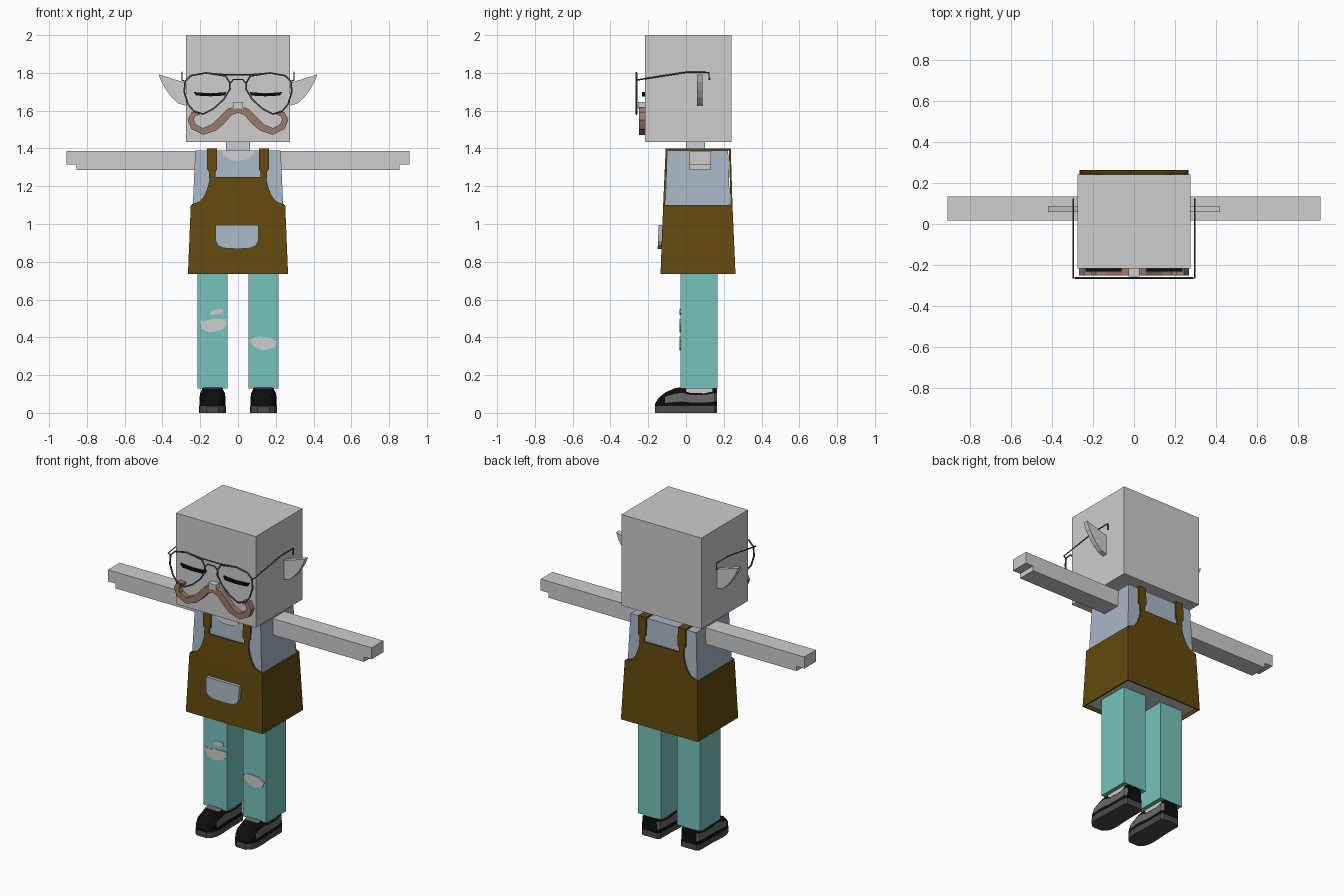
import bpy, bmesh
from mathutils import Vector

if "Cube" in bpy.data.objects:
    bpy.data.objects.remove(bpy.data.objects["Cube"])


def material(name, r, g, b):
    m = bpy.data.materials.new(name)
    m.use_nodes = True
    m.diffuse_color = (r, g, b, 1)
    m.node_tree.nodes["Principled BSDF"].inputs["Base Color"].default_value = (r, g, b, 1)
    return m


SKIN = material("pale_grey", .61, .61, .61)
BLUE = material("shirt_blue", .39, .48, .57)
BROWN = material("apron_brown", .125, .068, .004)
TEAL = material("trouser_teal", .18, .55, .50)
TAUPE = material("moustache_taupe", .32, .2, .145)
BLACK = material("black", .004, .004, .004)
WIRE = material("wire_grey", .09, .09, .09)
SOLE = material("sole_grey", .07, .07, .07)
TRIM = material("shoe_trim_grey", .14, .14, .14)
SIDES = (("right", -1), ("left", 1))


def finish(name, bm, *mats):
    bmesh.ops.recalc_face_normals(bm, faces=bm.faces)
    mesh = bpy.data.meshes.new(name)
    bm.to_mesh(mesh)
    bm.free()
    for m in mats:
        mesh.materials.append(m)
    ob = bpy.data.objects.new(name, mesh)
    bpy.context.collection.objects.link(ob)
    return ob


def loft(rings, caps=(True, True)):
    """Skin a list of equal rings of points."""
    bm = bmesh.new()
    rows = [[bm.verts.new(p) for p in ring] for ring in rings]
    n = len(rows[0])
    for a, b in zip(rows, rows[1:]):
        for i in range(n):
            j = (i + 1) % n
            bm.faces.new((a[i], a[j], b[j], b[i]))
    for row, cap in zip((rows[0], rows[-1]), caps):
        if cap:
            bm.faces.new(row)
    return bm


def rect(hw, y0, y1, z):
    return [(-hw, y0, z), (hw, y0, z), (hw, y1, z), (-hw, y1, z)]


def box(name, x, y, z, mat):
    rings = [[(x[0], y[0], h), (x[1], y[0], h), (x[1], y[1], h), (x[0], y[1], h)] for h in z]
    return finish(name, loft(rings), mat)


def plate(name, pts, near, thick, mat, s=1):
    """Front-facing outline pushed back; near is a depth or a function of height."""
    f = near if callable(near) else (lambda z: near)
    rings = [[(s * x, f(z) + d, z) for x, z in pts] for d in (0, thick)]
    return finish(name, loft(rings), mat)


def wire(name, pts, radius, mat, cyclic=False):
    cu = bpy.data.curves.new(name, 'CURVE')
    cu.dimensions = '3D'
    cu.bevel_depth = radius
    cu.bevel_resolution = 1
    cu.use_fill_caps = True
    sp = cu.splines.new('POLY')
    sp.points.add(len(pts) - 1)
    for p, co in zip(sp.points, pts):
        p.co = (*co, 1)
    sp.use_cyclic_u = cyclic
    cu.materials.append(mat)
    ob = bpy.data.objects.new(name, cu)
    bpy.context.collection.objects.link(ob)
    bpy.ops.object.select_all(action='DESELECT')
    bpy.context.view_layer.objects.active = ob
    ob.select_set(True)
    bpy.ops.object.convert(target='MESH')


# Head, neck and nose
box("head", (-.275, .275), (-.218, .242), (1.433, 2), SKIN)
box("neck", (-.063, .063), (0, .1), (1.37, 1.44), SKIN)
box("nose", (-.026, .026), (-.255, -.21), (1.612, 1.645), SKIN)

# Shirt body with a pale underside
shirt = finish("shirt", loft([rect(.252, -.122, .247, .75), rect(.239, -.11, .232, 1.1),
                              rect(.226, -.1, .223, 1.39)]), BLUE, SKIN)
for p in shirt.data.polygons:
    p.material_index = int(p.normal.z < -.9)


def front(z):
    return -.121 + (z - 1.1) * .045


def back(z):
    return .236 - (z - 1.1) * .03


plate("neckline", [(-.09, 1.389), (-.075, 1.36), (-.04, 1.34), (0, 1.334), (.04, 1.34),
                   (.075, 1.36), (.09, 1.389)], lambda z: front(z) + .002, .009, SKIN)

# Apron: flared skirt, then bib and straps on both front and back
skirt = finish("apron_skirt", loft([rect(.265, -.135, .262, .735), rect(.25, -.121, .246, 1.1)],
                                   (False, False)), BROWN)
solid = skirt.modifiers.new("thickness", 'SOLIDIFY')
solid.thickness = .01
half_bib = [(.25, 1.095), (.242, 1.105), (.2, 1.12), (.175, 1.155), (.16, 1.195), (.148, 1.248)]
bib = half_bib + [(-x, z) for x, z in reversed(half_bib)]
strap = [(.12, 1.24), (.153, 1.24), (.153, 1.275), (.163, 1.29), (.163, 1.4), (.11, 1.4),
         (.11, 1.29), (.12, 1.275)]
for place, depth in (("front", front), ("back", back)):
    plate("apron_bib_" + place, bib, depth, .01, BROWN)
    for side, s in SIDES:
        plate(f"apron_strap_{place}_{side}", strap, depth, .01, BROWN, s)
for side, s in SIDES:
    box("shoulder_strap_" + side, (s * .11, s * .163), (-.105, .236), (1.388, 1.4), BROWN)
plate("pocket", [(-.118, .994), (.108, .994), (.108, .91), (.095, .885), (.065, .872), (0, .868),
                 (-.075, .872), (-.105, .885), (-.118, .91)],
      lambda z: -.15 + (z - .87) * .04, .03, BLUE)

# Glasses
lens = [(.045, 1.75), (.065, 1.783), (.17, 1.8), (.25, 1.785), (.28, 1.755), (.285, 1.7),
        (.265, 1.635), (.235, 1.598), (.185, 1.582), (.13, 1.61), (.075, 1.66), (.042, 1.715)]
GY = -.263
for side, s in SIDES:
    wire("glasses_rim_" + side, [(s * x, GY, z) for x, z in lens], .005, WIRE, True)
    wire("glasses_arm_" + side, [(s * .28, GY, 1.755), (s * .296, GY, 1.762), (s * .296, 0, 1.803),
                                 (s * .296, .122, 1.803), (s * .296, .122, 1.762)], .004, WIRE)
wire("glasses_top_bar", [(-.17, GY, 1.8), (-.06, GY, 1.79), (.06, GY, 1.79), (.17, GY, 1.8)],
     .004, WIRE)
wire("glasses_bridge", [(-.045, GY, 1.74), (-.025, GY, 1.765), (.025, GY, 1.765),
                        (.045, GY, 1.74)], .004, WIRE)

# Moustache: tapering ribbon along a curled path (x, z, half width)
path = [(0, 1.606, .018), (.045, 1.594, .02), (.085, 1.55, .021), (.125, 1.512, .02),
        (.185, 1.49, .018), (.235, 1.515, .017), (.25, 1.552, .017), (.236, 1.582, .014),
        (.205, 1.584, .006)]
for side, s in SIDES:
    rings = []
    for i, (x, z, w) in enumerate(path):
        a, b = path[max(i - 1, 0)], path[min(i + 1, len(path) - 1)]
        t = Vector((b[0] - a[0], b[1] - a[1])).normalized() if i else Vector((1, 0))
        nx, nz = -t.y * w, t.x * w
        rings.append([(s * (x + k * nx), y, z + k * nz)
                      for k, y in ((1, -.25), (1, -.215), (-1, -.215), (-1, -.25))])
    finish("moustache_" + side, loft(rings), TAUPE)

# Shoe cross-sections: depth, half width, top height
stations = [(-.163, .03, .05), (-.145, .053, .08), (-.11, .067, .108), (-.06, .069, .13),
            (-.02, .067, .137), (.02, .064, .122), (.1, .063, .12), (.15, .062, .135),
            (.165, .05, .135)]

for side, s in SIDES:
    # Ears and closed eyes
    plate("ear_" + side, [(.27, 1.745), (.42, 1.792), (.405, 1.752), (.38, 1.71), (.35, 1.67),
                          (.315, 1.638), (.27, 1.625)], .058, .03, SKIN, s)
    plate("eyelashes_" + side, [(.07, 1.68), (.145, 1.676), (.222, 1.68), (.236, 1.7), (.22, 1.697),
                                (.145, 1.692), (.075, 1.697), (.06, 1.7)], -.232, .016, BLACK, s)

    # Arm with stepped hand
    plate("arm_" + side, [(.2, 1.285), (.855, 1.285), (.855, 1.315), (.908, 1.315),
                          (.908, 1.387), (.2, 1.387)], .018, .115, SKIN, s)

    # Leg and ankle
    box("leg_" + side, (s * .055, s * .215), (-.03, .167), (.128, .76), TEAL)
    box("ankle_" + side, (s * .08, s * .19), (0, .14), (.09, .14), SKIN)

    # Shoe upper, coloured by height band, with a trim stripe behind the toe
    cx = s * .135
    rings = []
    for y, w, h in stations:
        levels = [(w, .034), (w, .034 + (h - .034) * .25), (w * .97, .034 + (h - .034) * .7),
                  (w * .7, h)]
        rings.append([(cx + x, y, z) for x, z in levels] +
                     [(cx - x, y, z) for x, z in reversed(levels)])
    shoe = finish("shoe_" + side, loft(rings), BLACK, TRIM)
    for p in shoe.data.polygons:
        side_band = abs(p.normal.x) > .6 and p.center.y > -.1 and .052 < p.center.z < .095
        tongue = p.normal.z > .6 and -.06 < p.center.y < -.03
        p.material_index = int(side_band or tongue)

    # Sole with rounded toe and heel
    outline = [(cx + w + .002, y) for y, w, h in stations]
    outline += [(cx - w - .002, y) for y, w, h in reversed(stations)]
    finish("sole_" + side, loft([[(x, y, z) for x, y in outline] for z in (0, .036)]), SOLE)

# Rips in the trouser knees
rips = {
    "large_rip_right": [(-.205, .497), (-.185, .487), (-.13, .497), (-.06, .497), (-.06, .465),
                        (-.085, .44), (-.15, .425), (-.19, .445)],
    "small_rip_right": [(-.147, .518), (-.14, .538), (-.115, .55), (-.08, .548), (-.08, .528),
                        (-.11, .522)],
    "rip_left": [(.06, .388), (.105, .405), (.165, .4), (.206, .378), (.19, .345), (.135, .33),
                 (.085, .348)],
}
for name, pts in rips.items():
    plate(name, pts, -.034, .008, SKIN)
